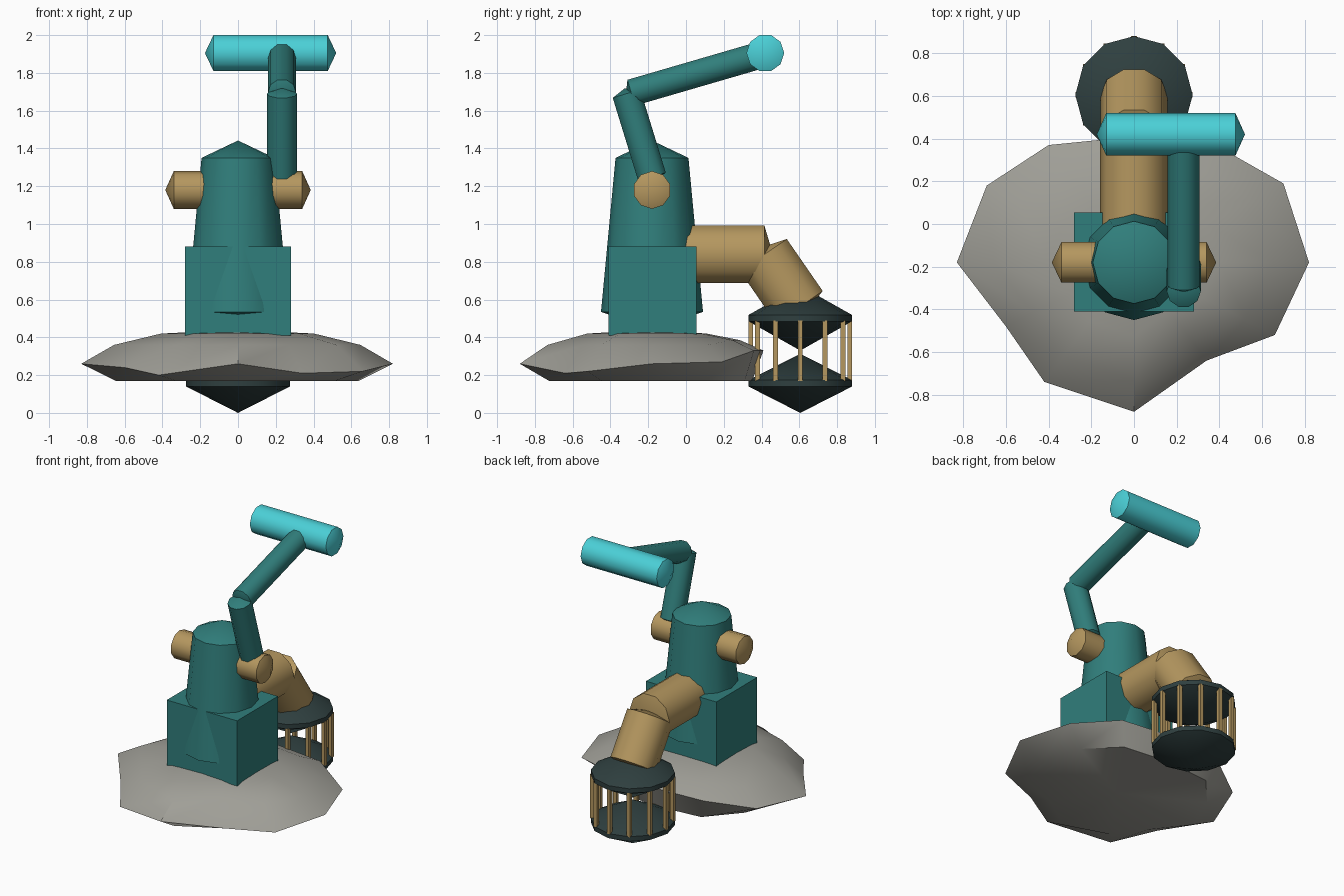
import bpy, bmesh
from math import sin, cos, pi, radians
from mathutils import Vector

cube = bpy.data.objects.get("Cube")
if cube:
    bpy.data.objects.remove(cube, do_unlink=True)


def material(name, rgb):
    m = bpy.data.materials.new(name)
    m.use_nodes = True
    m.diffuse_color = (*rgb, 1)
    m.node_tree.nodes["Principled BSDF"].inputs["Base Color"].default_value = (*rgb, 1)
    return m


teal = material("teal_paint", (0.03, 0.21, 0.20))
cyan = material("bright_cyan", (0.07, 0.63, 0.68))
tan = material("tan_metal", (0.46, 0.31, 0.115))
stone = material("grey_stone", (0.35, 0.345, 0.31))
dark = material("dark_iron", (0.028, 0.05, 0.05))

X, Y, Z = Vector((1, 0, 0)), Vector((0, 1, 0)), Vector((0, 0, 1))


def finish(name, bm, mat, smooth=True):
    bmesh.ops.recalc_face_normals(bm, faces=bm.faces)
    mesh = bpy.data.meshes.new(name)
    bm.to_mesh(mesh)
    bm.free()
    mesh.materials.append(mat)
    ob = bpy.data.objects.new(name, mesh)
    bpy.context.collection.objects.link(ob)
    if smooth:
        bpy.ops.object.select_all(action='DESELECT')
        ob.select_set(True)
        bpy.context.view_layer.objects.active = ob
        bpy.ops.object.shade_smooth_by_angle(angle=radians(40))
    return ob


def skin(bm, rings, start, end):
    """Join rings of points with quads and close both ends with fans."""
    loops = [[bm.verts.new(p) for p in ring] for ring in rings]
    n = len(loops[0])
    for a, b in zip(loops, loops[1:]):
        for i in range(n):
            j = (i + 1) % n
            bm.faces.new((a[i], a[j], b[j], b[i]))
    for tip, loop in ((start, loops[0]), (end, loops[-1])):
        v = bm.verts.new(tip)
        for i in range(n):
            bm.faces.new((loop[i], loop[(i + 1) % n], v))


def tube(name, a, b, r, mat, side=X, r_end=None, n=10, cap=0.045):
    """Tube from a to b with pointed ends; one corner lies along side."""
    a, b = Vector(a), Vector(b)
    d = (b - a).normalized()
    w = d.cross(side)
    rings = [[c + (side * cos(2 * pi * i / n) + w * sin(2 * pi * i / n)) * rad
              for i in range(n)]
             for c, rad in ((a, r), (b, r_end or r))]
    bm = bmesh.new()
    skin(bm, rings, a - d * cap, b + d * cap)
    return finish(name, bm, mat)


def box(bm, lo, hi):
    lo, hi = Vector(lo), Vector(hi)
    made = bmesh.ops.create_cube(bm, size=1)["verts"]
    bmesh.ops.scale(bm, vec=hi - lo, verts=made)
    bmesh.ops.translate(bm, vec=(lo + hi) / 2, verts=made)


# Stone base: irregular outline (counter-clockwise), domed top, flat underside
CY = -0.18
outline = [(0.82, -0.18), (0.70, 0.19), (0.40, 0.36), (0, 0.41),
           (-0.40, 0.37), (-0.69, 0.18), (-0.83, -0.18), (-0.60, -0.48),
           (-0.42, -0.74), (0, -0.88), (0.34, -0.64), (0.66, -0.52)]
rim_z = [0.26, 0.27, 0.33, 0.33, 0.32, 0.27, 0.26, 0.24, 0.20, 0.26, 0.21, 0.22]
levels = [(0.78, 0.17), (1, None), (0.79, 0.36), (0.49, 0.42)]
rings = [[(x * f, CY + (y - CY) * f, z or rz)
          for (x, y), rz in zip(outline, rim_z)] for f, z in levels]
for i in (2, 3, 4):          # the back edge drops steeply
    x, y, z = rings[0][i]
    rings[0][i] = (x * 1.1, y + 0.07, z)
    x, y, z = rings[2][i]
    rings[2][i] = (x, y, 0.385)
bm = bmesh.new()
skin(bm, rings, (0, CY, 0.17), (0, CY, 0.44))
finish("stone_base", bm, stone)

# Pump housing
bm = bmesh.new()
box(bm, (-0.28, -0.41, 0.41), (0.28, 0.055, 0.88))
finish("housing_block", bm, teal, smooth=False)
tube("pump_body", (0, CY, 0.535), (0, CY, 1.35), 0.27, teal, r_end=0.193, n=12, cap=0.092)

# Pivot shaft and handle
tube("pivot_shaft", (-0.34, CY, 1.18), (0.34, CY, 1.18), 0.1, tan, side=Z)
tube("lower_arm", (0.233, -0.18, 1.25), (0.233, -0.315, 1.69), 0.08, teal, cap=0.03)
tube("upper_arm", (0.233, -0.29, 1.695), (0.233, 0.38, 1.89), 0.075, teal, cap=0.03)
tube("handle_bar", (-0.13, 0.42, 1.905), (0.475, 0.42, 1.905), 0.1, cyan, side=Y)

# Intake pipe
tube("straight_pipe", (0, -0.05, 0.84), (0, 0.415, 0.84), 0.16, tan)
tube("angled_pipe", (0, 0.41, 0.835), (0, 0.60, 0.56), 0.158, tan)

# Strainer: two double-cone discs joined by a ring of bars
SY = 0.605
for name, z, cap in (("strainer_top", 0.485, 0.155), ("strainer_bottom", 0.14, 0.14)):
    tube(name, (0, SY, z), (0, SY, z + 0.033), 0.275, dark, n=12, cap=cap)
bm = bmesh.new()
for i in range(12):
    x, y = 0.262 * cos(pi * i / 6), SY + 0.262 * sin(pi * i / 6)
    box(bm, (x - 0.013, y - 0.013, 0.17), (x + 0.013, y + 0.013, 0.488))
finish("strainer_bars", bm, tan, smooth=False)
